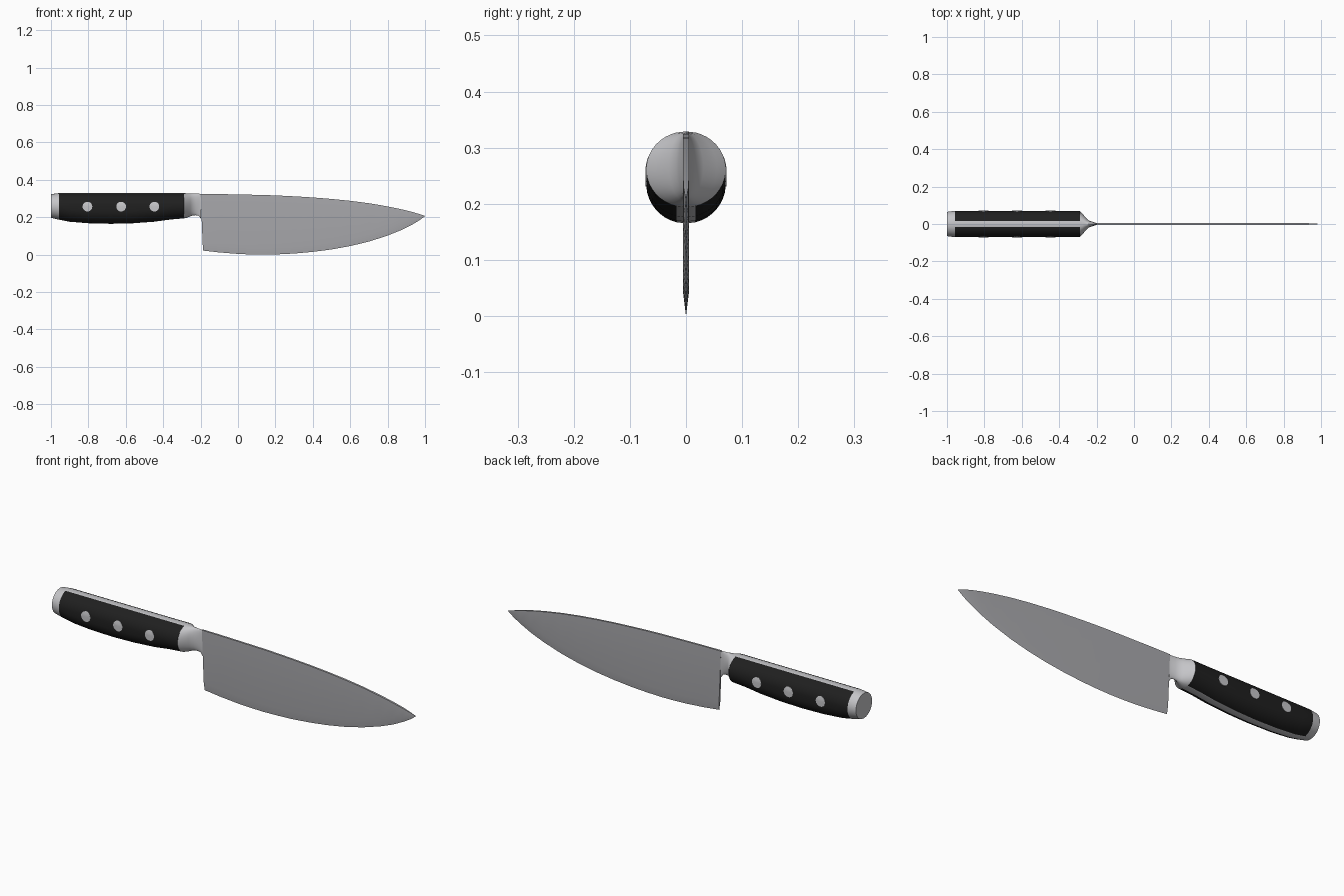
import bpy, bmesh, math

if "Cube" in bpy.data.objects:
    bpy.data.objects.remove(bpy.data.objects["Cube"])

def material(name, rgb):
    m = bpy.data.materials.new(name)
    m.diffuse_color = (*rgb, 1)
    m.use_nodes = True
    m.node_tree.nodes["Principled BSDF"].inputs["Base Color"].default_value = m.diffuse_color
    return m

STEEL = material("polished_steel", (0.56, 0.56, 0.58))
BLADE = material("blade_steel", (0.40, 0.40, 0.42))
BLACK = material("black_handle", (0.014, 0.014, 0.014))

def finish(bm, name, mats, angle=30):
    bmesh.ops.recalc_face_normals(bm, faces=bm.faces)
    me = bpy.data.meshes.new(name)
    bm.to_mesh(me)
    bm.free()
    for m in mats:
        me.materials.append(m)
    ob = bpy.data.objects.new(name, me)
    bpy.context.collection.objects.link(ob)
    bpy.ops.object.select_all(action='DESELECT')
    ob.select_set(True)
    bpy.context.view_layer.objects.active = ob
    bpy.ops.object.shade_smooth_by_angle(angle=math.radians(angle))
    return ob

def loft(rings):
    """Skin a list of equal-length point rings and cap both ends."""
    bm = bmesh.new()
    vs = [[bm.verts.new(p) for p in r] for r in rings]
    n = len(vs[0])
    for a, b in zip(vs, vs[1:]):
        for i in range(n):
            j = (i + 1) % n
            bm.faces.new((a[i], a[j], b[j], b[i]))
    bm.faces.new(vs[0])
    bm.faces.new(vs[-1])
    return bm

R, TANG, TOP = 0.071, 0.017, 0.329
a0 = math.pi / 2 - math.asin(TANG / R)
side = [-a0 + 2 * a0 * i / 17 for i in range(18)]
angles = side + [math.pi / 2] + [math.pi + a for a in side] + [1.5 * math.pi]

def section(x, top, bottom, ry):
    """Rounded section: half ellipses above and below straight sides."""
    half = (top - bottom) / 2
    rz = min(R, half)
    return [(x, ry * math.cos(a),
             (top - rz if math.sin(a) > 0 else bottom + rz) + rz * math.sin(a))
            for a in angles]

# Handle with end cap and visible tang strip
handle_profile = [(-1.0, .324, .197, .065), (-.957, TOP, .187, R), (-.90, TOP, .176, R),
                  (-.80, TOP, .168, R), (-.68, TOP, .165, R), (-.56, TOP, .168, R),
                  (-.45, TOP, .176, R), (-.36, TOP, .188, R), (-.29, TOP, .194, R)]
bm = loft([section(*p) for p in handle_profile])
for f in bm.faces:
    c = f.calc_center_median()
    f.material_index = 1 if c.x > -.955 and abs(c.y) > TANG and len(f.verts) == 4 else 0
finish(bm, "handle", [STEEL, BLACK])

# Bolster tapering from the handle to the blade
bolster_profile = [(-.29, TOP, .194, R), (-.275, .328, .197, .055), (-.255, .327, .205, .031),
                   (-.24, .327, .210, .018), (-.225, .326, .211, .013),
                   (-.21, .326, .208, .0075), (-.197, .325, .19, .005)]
finish(loft([section(*p) for p in bolster_profile]), "bolster", [STEEL])

# Blade: columns of x, spine height, edge height
blade_profile = [(-.2, .325, .022), (-.1, .324, .012), (0, .322, .004), (.07, .3205, .001),
                 (.14, .319, 0), (.22, .316, .002), (.3, .312, .006), (.4, .306, .015),
                 (.5, .298, .028), (.6, .288, .046), (.7, .275, .070), (.8, .258, .102),
                 (.87, .2435, .130), (.93, .229, .160), (.97, .217, .184), (1, .2075, .2065)]
rings = []
for x, s, e in blade_profile:
    t = .005 * min(1, (s - e) / .08)
    b = e + min(.04, .3 * (s - e))
    xe = x + (.013 if x == -.2 else 0)
    xb = x + (.011 if x == -.2 else 0)
    rings.append([(x, -t, s), (x, t, s), (xb, t, b), (xe, 0, e), (xb, -t, b)])
finish(loft(rings), "blade", [BLADE], 20)

# Rivets following the handle surface on both sides
def rivet(name, x0, sgn, r=.026, z0=.257, n=24):
    bm = bmesh.new()
    def pt(k, i):
        a = 2 * math.pi * i / n
        z = z0 + r * k * math.sin(a)
        y = math.sqrt(R * R - max(0, z - (TOP - R)) ** 2) + .0012
        return bm.verts.new((x0 + r * k * math.cos(a), sgn * y, z))
    inner = [pt(.5, i) for i in range(n)]
    outer = [pt(1, i) for i in range(n)]
    rim = [bm.verts.new((v.co.x, v.co.y - sgn * .006, v.co.z)) for v in outer]
    mid = pt(0, 0)
    for i in range(n):
        j = (i + 1) % n
        bm.faces.new((mid, inner[i], inner[j]))
        bm.faces.new((inner[i], outer[i], outer[j], inner[j]))
        bm.faces.new((outer[i], rim[i], rim[j], outer[j]))
    bm.faces.new(rim)
    finish(bm, name, [STEEL])

for k, x in enumerate((-.805, -.625, -.447)):
    for sgn, label in ((-1, "front"), (1, "back")):
        rivet(f"rivet_{label}_{k + 1}", x, sgn)
